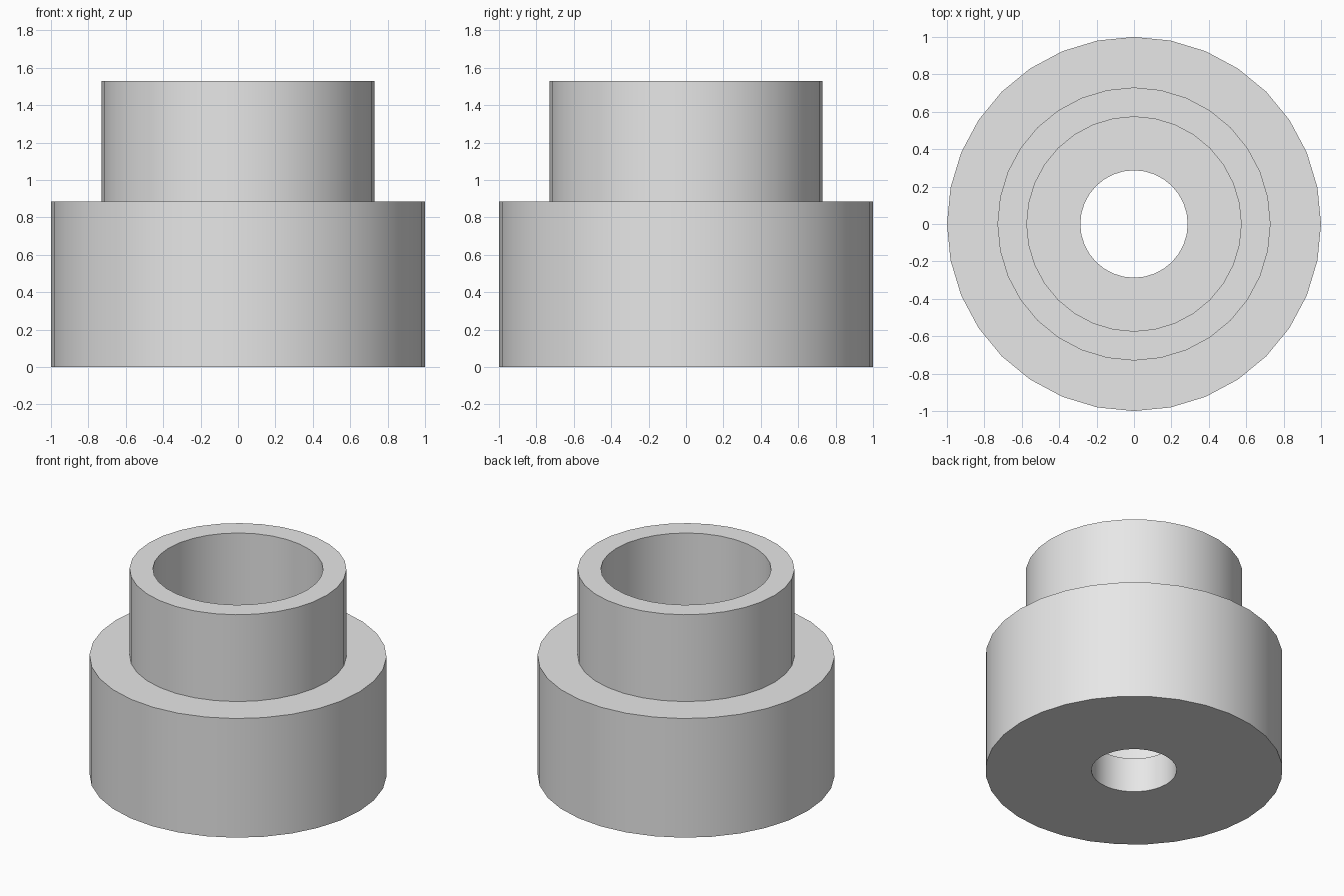
import bpy, bmesh, math

SIDES = 32

cube = bpy.data.objects.get("Cube")
if cube:
    bpy.data.objects.remove(cube, do_unlink=True)

# Plain grey material
grey = bpy.data.materials.new("light_grey")
grey.use_nodes = True
colour = (0.8, 0.8, 0.8, 1)
grey.diffuse_color = colour
grey.node_tree.nodes["Principled BSDF"].inputs["Base Color"].default_value = colour


def lathe(name, profile):
    """Turn a closed (radius, height) outline around the z axis."""
    bm = bmesh.new()
    verts = [bm.verts.new((r, 0, z)) for r, z in profile]
    edges = [bm.edges.new((verts[i - 1], verts[i])) for i in range(len(verts))]
    bmesh.ops.spin(bm, geom=verts + edges, cent=(0, 0, 0), axis=(0, 0, 1),
                   angle=math.tau, steps=SIDES)
    bmesh.ops.remove_doubles(bm, verts=bm.verts, dist=0.0001)
    bmesh.ops.recalc_face_normals(bm, faces=bm.faces)
    mesh = bpy.data.meshes.new(name)
    bm.to_mesh(mesh)
    bm.free()
    mesh.materials.append(grey)
    obj = bpy.data.objects.new(name, mesh)
    bpy.context.collection.objects.link(obj)
    bpy.ops.object.select_all(action="DESELECT")
    obj.select_set(True)
    bpy.context.view_layer.objects.active = obj
    bpy.ops.object.shade_smooth_by_angle(angle=math.radians(30))
    return obj


# Stepped bushing: wide base, narrower collar, wide bore down to a pierced floor
lathe("stepped_bushing", [
    (0.287, 0), (1, 0), (1, 0.885), (0.73, 0.885), (0.73, 1.53),
    (0.573, 1.53), (0.573, 0.257), (0.287, 0.257),
])
